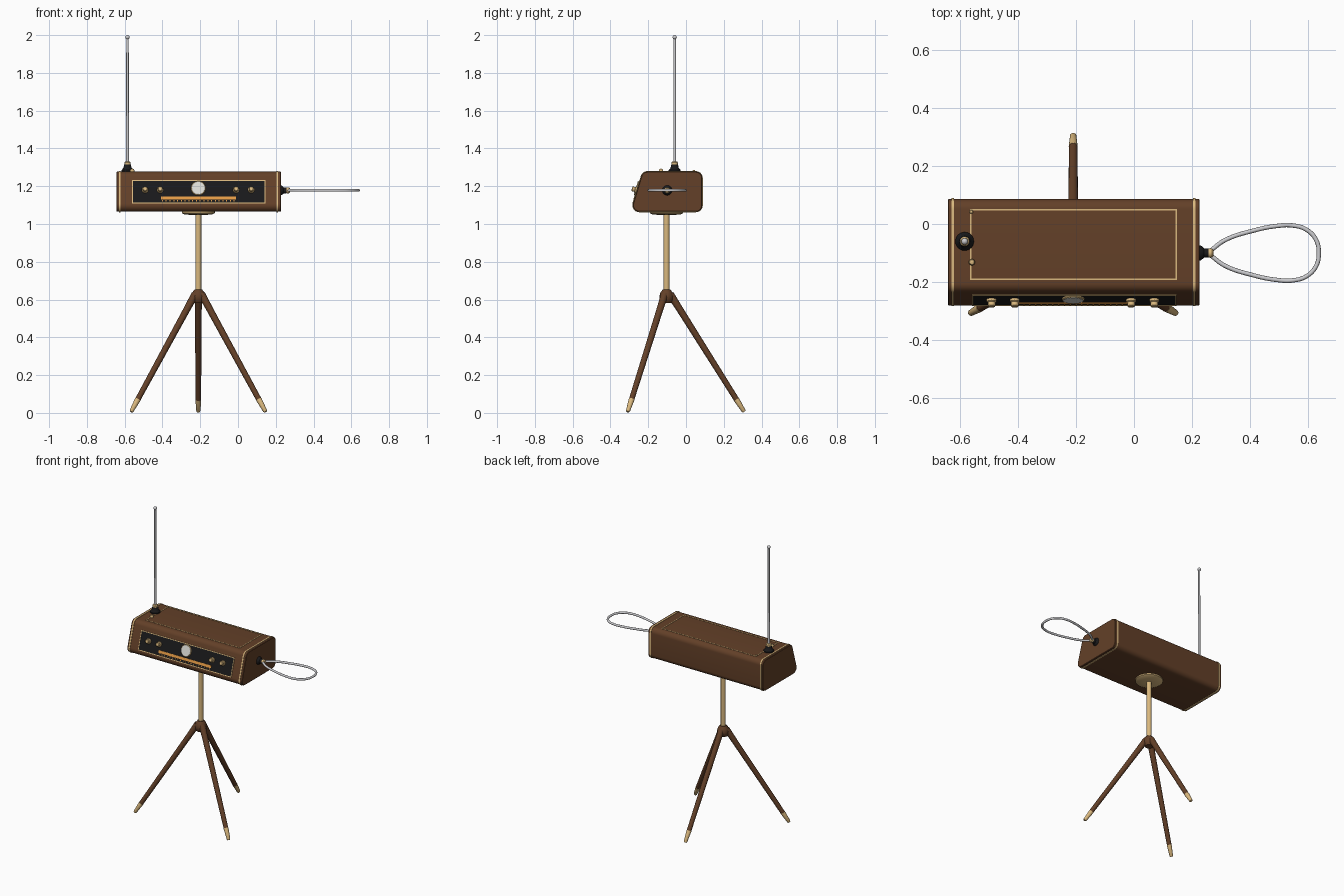
import bpy, bmesh, math
from mathutils import Matrix, Vector

if "Cube" in bpy.data.objects:
    bpy.data.objects.remove(bpy.data.objects["Cube"])


def material(name, rgb):
    m = bpy.data.materials.new(name)
    m.diffuse_color = (*rgb, 1)
    m.use_nodes = True
    m.node_tree.nodes["Principled BSDF"].inputs["Base Color"].default_value = m.diffuse_color
    return m


WOOD = material("walnut wood", (0.125, 0.051, 0.021))
BRASS = material("brass", (0.70, 0.48, 0.21))
BLACK = material("black panel", (0.010, 0.010, 0.011))
STEEL = material("steel", (0.60, 0.60, 0.62))
DIAL = material("pale dial", (0.72, 0.72, 0.68))
AMBER = material("amber", (0.78, 0.33, 0.06))


def finish(name, bm, mat, matrix=None, smooth=True):
    bmesh.ops.recalc_face_normals(bm, faces=bm.faces)
    me = bpy.data.meshes.new(name)
    bm.to_mesh(me)
    bm.free()
    me.materials.append(mat)
    if matrix:
        me.transform(matrix)
    ob = bpy.data.objects.new(name, me)
    bpy.context.collection.objects.link(ob)
    if smooth:
        bpy.ops.object.select_all(action='DESELECT')
        ob.select_set(True)
        bpy.context.view_layer.objects.active = ob
        bpy.ops.object.shade_smooth_by_angle(angle=math.radians(35))
    return ob


def loft(bm, rings):
    loops = [[bm.verts.new(p) for p in r] for r in rings]
    n = len(loops[0])
    for a, b in zip(loops, loops[1:]):
        for i in range(n):
            bm.faces.new((a[i], a[(i + 1) % n], b[(i + 1) % n], b[i]))
    bm.faces.new(loops[0])
    bm.faces.new(loops[-1])


def lathe(name, profile, mat, matrix, seg=24):
    """Turn (radius, height) pairs around the local z axis."""
    bm = bmesh.new()
    loft(bm, [[(r * math.cos(2 * math.pi * i / seg), r * math.sin(2 * math.pi * i / seg), h)
               for i in range(seg)] for r, h in profile])
    return finish(name, bm, mat, matrix)


def boxes(name, rects, depth, mat, matrix):
    """Thin plates given as (x0, x1, y0, y1) standing on the local xy plane."""
    bm = bmesh.new()
    for x0, x1, y0, y1 in rects:
        loft(bm, [[(x0, y0, h), (x1, y0, h), (x1, y1, h), (x0, y1, h)] for h in (-0.002, depth)])
    return finish(name, bm, mat, matrix, False)


def border(x0, x1, y0, y1, t):
    return [(x0, x1, y0, y0 + t), (x0, x1, y1 - t, y1),
            (x0, x0 + t, y0 + t, y1 - t), (x1 - t, x1, y0 + t, y1 - t)]


def at(x, y, z):
    return Matrix.Translation((x, y, z))


def along(a, b):
    a, b = Vector(a), Vector(b)
    return Matrix.Translation(a) @ (b - a).to_track_quat('Z', 'Y').to_matrix().to_4x4()


# Cabinet cross-section with rounded corners and a leaning front
SLOPE = 0.30
TOP = 1.277


def front_y(z):
    return -0.279 + SLOPE * (z - 1.111)


def section(x, grow=0.0, radius=0.034):
    corners = [Vector(c) for c in ((front_y(1.065), 1.065), (0.086, 1.065),
                                   (0.086, TOP), (front_y(TOP), TOP))]
    pts = []
    for i, c in enumerate(corners):
        u = (corners[i - 1] - c).normalized()
        v = (corners[(i + 1) % 4] - c).normalized()
        half = u.angle(v) / 2
        centre = c + (u + v).normalized() * radius / math.sin(half)
        start = c + u * radius / math.tan(half) - centre
        sweep = math.pi - 2 * half
        for k in range(9):
            a = sweep * k / 8
            d = Vector((start.x * math.cos(a) - start.y * math.sin(a),
                        start.x * math.sin(a) + start.y * math.cos(a)))
            p = centre + d * (1 + grow / radius)
            pts.append((x, p.x, p.y))
    return pts


bm = bmesh.new()
loft(bm, [section(-0.643, -0.003), section(-0.640), section(0.224), section(0.227, -0.003)])
finish("cabinet", bm, WOOD)

# Brass bands near both ends
for side, x in (("left", -0.626), ("right", 0.208)):
    bm = bmesh.new()
    loft(bm, [section(x - 0.0045, 0.003), section(x + 0.0045, 0.003)])
    finish(side + "_band", bm, BRASS)

# Inlay and studs on the lid
boxes("lid_inlay", border(-0.566, 0.149, -0.193, 0.052, 0.005), 0.002, BRASS, at(0, 0, TOP))
STUD = [(0.011, -0.002), (0.011, 0.008), (0.008, 0.014), (0.002, 0.016)]
lathe("lid_stud", STUD, BRASS, at(-0.56, -0.132, TOP))
lathe("small_lid_stud", [(r * 0.6, h * 0.6) for r, h in STUD], BRASS, at(-0.562, 0.042, TOP))

# Control panel, built in the plane of the leaning front
k = math.hypot(1, SLOPE)
PANEL_Z = 1.170
X, V, N = Vector((1, 0, 0)), Vector((0, SLOPE, 1)) / k, Vector((0, -1, SLOPE)) / k
PANEL = Matrix((X, V, N)).transposed().to_4x4()
PANEL.translation = (0, front_y(PANEL_Z), PANEL_Z)


def pv(z):
    return (z - PANEL_Z) * k


boxes("control_panel", [(-0.558, 0.144, pv(1.110), pv(1.229))], 0.002, BLACK, PANEL)
boxes("panel_border", border(-0.560, 0.146, pv(1.108), pv(1.231), 0.005), 0.004, BRASS, PANEL)
boxes("pitch_scale", [(-0.408, -0.011, pv(1.128), pv(1.144))], 0.005, AMBER, PANEL)
boxes("scale_ticks", [(x - 0.0025, x + 0.0025, pv(1.118), pv(1.125))
                      for x in (-0.400 + 0.02 * i for i in range(20))], 0.004, AMBER, PANEL)

# Knobs and dial
for i, x in enumerate((-0.492, -0.412, -0.010, 0.070)):
    lathe(f"knob_{i + 1}", [(0.017, 0), (0.017, 0.010), (0.013, 0.013), (0.013, 0.026), (0.010, 0.029)],
          BRASS, PANEL @ at(x, pv(1.179), 0))
lathe("dial_rim", [(0.039, 0), (0.039, 0.006), (0.036, 0.009)], BRASS, PANEL @ at(-0.210, pv(1.188), 0), 32)
lathe("dial_face", [(0.035, 0), (0.035, 0.010)], DIAL, PANEL @ at(-0.210, pv(1.188), 0), 32)

# Upright antenna
A = at(-0.585, -0.060, 0)
lathe("antenna_base", [(0.032, 1.275), (0.032, 1.285), (0.022, 1.296), (0.018, 1.314)], BLACK, A)
lathe("antenna_collar", [(0.017, 1.312), (0.017, 1.326), (0.012, 1.332)], BRASS, A)
lathe("antenna_rod", [(0.0075, 1.32), (0.0065, 1.985)], STEEL, A, 16)
lathe("antenna_tip", [(max(0.001, 0.0115 * math.sin(math.pi * i / 8)), 1.9885 - 0.0115 * math.cos(math.pi * i / 8))
                      for i in range(9)], STEEL, A, 16)

# Loop antenna on the right end
LOOP_Y, LOOP_Z = -0.100, 1.178
L = along((0.224, LOOP_Y, LOOP_Z), (1, LOOP_Y, LOOP_Z))
lathe("loop_base", [(0.027, 0), (0.025, 0.008), (0.016, 0.018), (0.015, 0.034)], BLACK, L)
lathe("loop_collar", [(0.016, 0.034), (0.016, 0.046), (0.011, 0.051)], BRASS, L)
half = [(0.267, 0.01), (0.312, 0.043), (0.412, 0.077), (0.492, 0.093), (0.547, 0.095), (0.598, 0.079), (0.630, 0.043)]
path = half + [(0.638, 0)] + [(x, -y) for x, y in reversed(half)]
cu = bpy.data.curves.new("loop_antenna", 'CURVE')
cu.dimensions = '3D'
cu.bevel_depth = 0.0075
cu.bevel_resolution = 3
cu.use_fill_caps = True
sp = cu.splines.new('BEZIER')
sp.resolution_u = 8
sp.bezier_points.add(len(path) - 1)
for p, (x, y) in zip(sp.bezier_points, path):
    p.co = (x, y + LOOP_Y, LOOP_Z)
    p.handle_left_type = p.handle_right_type = 'AUTO'
cu.materials.append(STEEL)
loop = bpy.data.objects.new("loop_antenna", cu)
bpy.context.collection.objects.link(loop)
bpy.ops.object.select_all(action='DESELECT')
loop.select_set(True)
bpy.context.view_layer.objects.active = loop
bpy.ops.object.convert(target='MESH')

# Stand: mounting plate, pole and hub
S = at(-0.210, -0.103, 0)
lathe("mounting_plate", [(0.03, 1.047), (0.075, 1.051), (0.087, 1.057), (0.087, 1.067)], BRASS, S, 32)
lathe("pole", [(0.0155, 0.62), (0.0155, 1.052)], BRASS, S)
lathe("hub", [(0.026, 0.583), (0.036, 0.598), (0.038, 0.618), (0.032, 0.638), (0.02, 0.653)], WOOD, S)

# Three splayed legs with brass feet
for i in range(3):
    a = math.pi / 2 + i * 2 * math.pi / 3
    top = S @ Vector((0.02 * math.cos(a), 0.02 * math.sin(a), 0.628))
    foot = S @ Vector((0.411 * math.cos(a), 0.411 * math.sin(a), 0.006))
    n = (foot - top).length
    M = along(top, foot)
    lathe(f"leg_{i + 1}", [(0.020, 0), (0.018, 0.1), (0.0145, n - 0.075)], WOOD, M, 16)
    lathe(f"foot_{i + 1}", [(0.0155, n - 0.077), (0.0145, n - 0.06), (0.011, n - 0.006), (0.008, n)], BRASS, M, 16)
